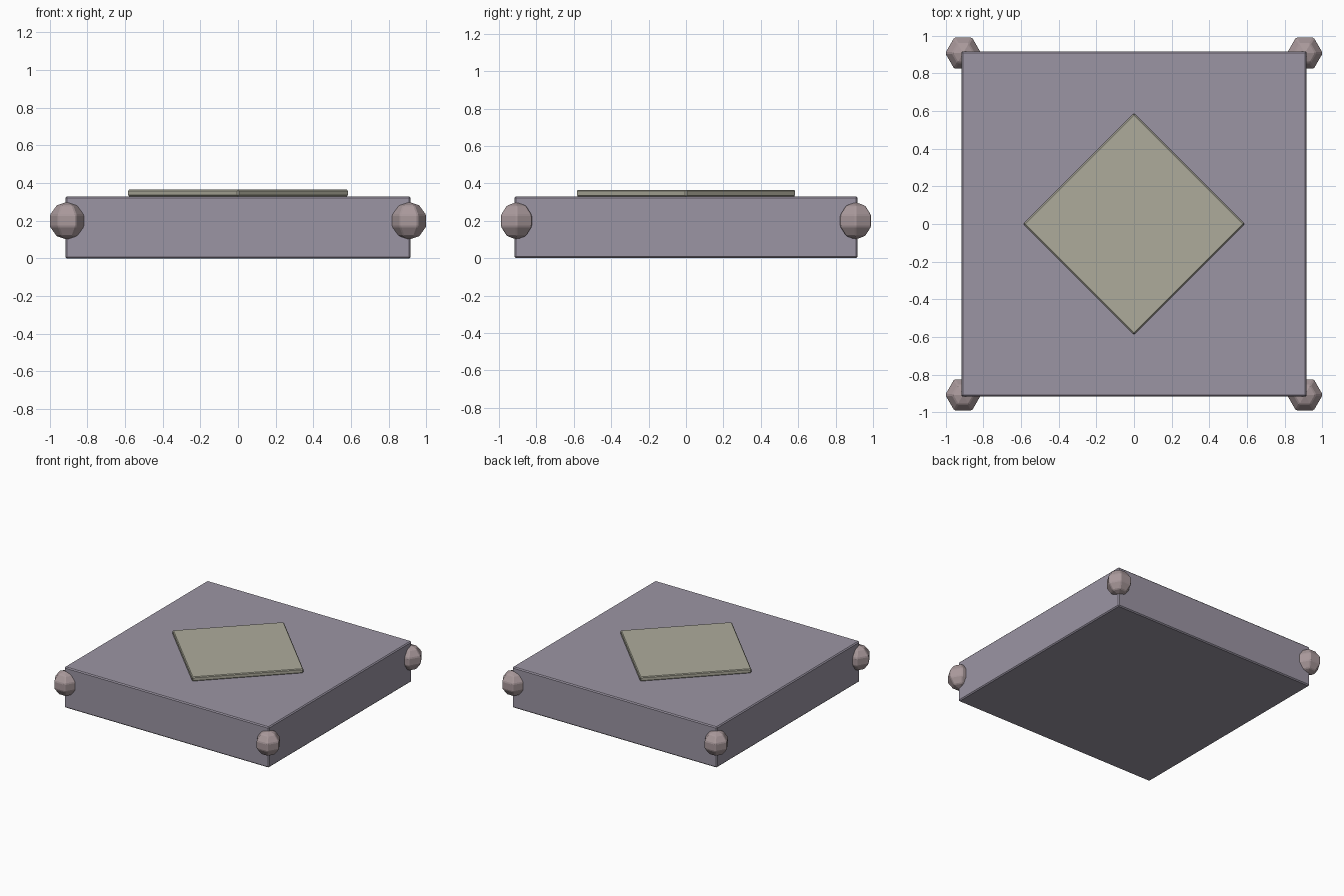
import bpy, bmesh, math
from mathutils import Matrix

if "Cube" in bpy.data.objects:
    bpy.data.objects.remove(bpy.data.objects["Cube"])


def material(name, rgb):
    m = bpy.data.materials.new(name)
    m.diffuse_color = (*rgb, 1)
    m.use_nodes = True
    m.node_tree.nodes["Principled BSDF"].inputs["Base Color"].default_value = m.diffuse_color
    return m


def finish(name, bm, loc, mat, bevel):
    mesh = bpy.data.meshes.new(name)
    bm.to_mesh(mesh)
    bm.free()
    ob = bpy.data.objects.new(name, mesh)
    ob.location = loc
    mesh.materials.append(mat)
    bpy.context.collection.objects.link(ob)
    mod = ob.modifiers.new("edge_bevel", 'BEVEL')
    mod.width = bevel
    mod.segments = 1
    mod.limit_method = 'ANGLE'
    mod.angle_limit = math.radians(30)
    return ob


def box(name, size, loc, mat, bevel, turn=0):
    bm = bmesh.new()
    bmesh.ops.create_cube(bm, size=1)
    bm.transform(Matrix.Rotation(turn, 4, 'Z') @ Matrix.Diagonal((*size, 1)))
    return finish(name, bm, loc, mat, bevel)


stone = material("slab_mauve", (0.33, 0.30, 0.37))
plate = material("plate_olive", (0.42, 0.41, 0.33))
knob = material("knob_pink", (0.40, 0.32, 0.33))

# Square slab
box("slab", (1.834, 1.834, 0.33), (0, 0, 0.165), stone, 0.008)

# Thin diamond plate on top
side = 0.587 * math.sqrt(2)
box("diamond_plate", (side, side, 0.035), (0, 0, 0.3475), plate, 0.006, math.pi / 4)

# Faceted corner knobs: six sides, five rings, pointing along y
for sx in (-1, 1):
    for sy in (-1, 1):
        bm = bmesh.new()
        bmesh.ops.create_uvsphere(bm, u_segments=6, v_segments=5, radius=0.1)
        bm.transform(Matrix.Rotation(math.pi / 2, 4, 'Z'))
        finish(f"corner_knob_{'left' if sx < 0 else 'right'}_{'front' if sy < 0 else 'back'}",
               bm, (sx * 0.907, sy * 0.907, 0.2), knob, 0.006)
